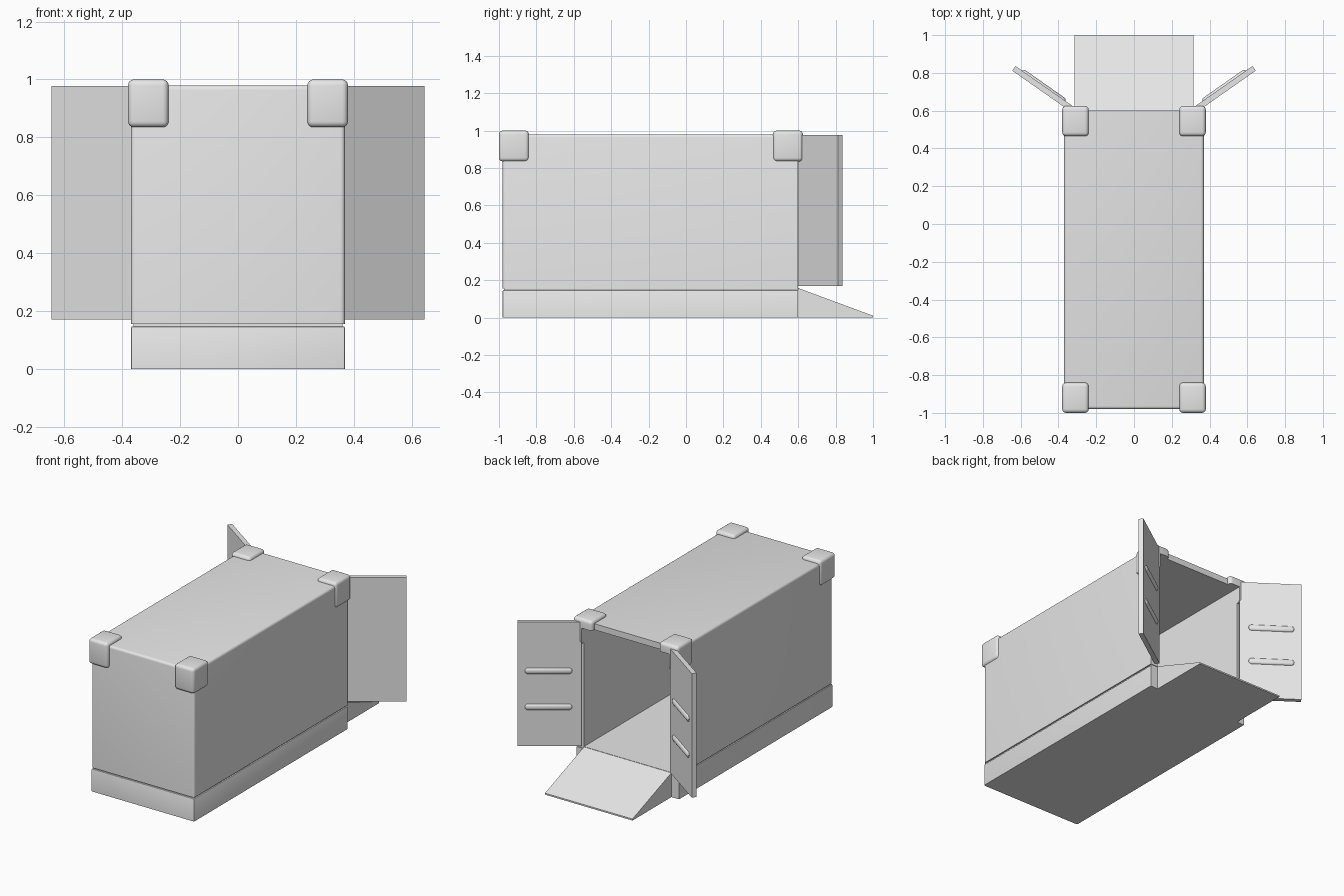
import bpy, bmesh, math
from mathutils import Matrix, Vector

if "Cube" in bpy.data.objects:
    bpy.data.objects.remove(bpy.data.objects["Cube"])

grey = bpy.data.materials.new("plain_grey")
grey.diffuse_color = (0.8, 0.8, 0.8, 1)
grey.use_nodes = True
grey.node_tree.nodes["Principled BSDF"].inputs["Base Color"].default_value = grey.diffuse_color


def finish(bm, name):
    """Turn a bmesh into a named object."""
    bmesh.ops.recalc_face_normals(bm, faces=bm.faces)
    me = bpy.data.meshes.new(name)
    bm.to_mesh(me)
    bm.free()
    me.materials.append(grey)
    ob = bpy.data.objects.new(name, me)
    bpy.context.collection.objects.link(ob)
    return ob


def box(lo, hi, bevel=0, segments=3, rule=lambda a, b: True):
    """Box between two corners; edges passing the rule are rounded."""
    bm = bmesh.new()
    lo, hi = Vector(lo), Vector(hi)
    bmesh.ops.create_cube(bm, size=1)
    for v in bm.verts:
        v.co = Vector(h if c > 0 else l for c, l, h in zip(v.co, lo, hi))
    if bevel:
        edges = [e for e in bm.edges if rule(e.verts[0].co, e.verts[1].co)]
        bmesh.ops.bevel(bm, geom=edges, offset=bevel, segments=segments,
                        profile=0.5, affect='EDGES', clamp_overlap=True)
    return bm


def carve(ob, cutter):
    """Cut the cargo space out of an object."""
    mod = ob.modifiers.new("opening", 'BOOLEAN')
    mod.operation, mod.object, mod.solver = 'DIFFERENCE', cutter, 'EXACT'
    bpy.context.view_layer.objects.active = ob
    bpy.ops.object.modifier_apply(modifier=mod.name)


REAR = 0.60
parts = []

# cargo space used as the cutter
cutter = finish(box((-0.315, -0.925, 0.16), (0.315, 0.75, 0.94)), "cargo_space_cutter")
cutter.hide_render = True

# container shell: soft roof and front edges, crisp bottom and rear rim
shell = finish(box((-0.37, -0.98, 0.155), (0.37, REAR, 0.98), 0.016, 4,
                   lambda a, b: not (a.z < 0.2 and b.z < 0.2)
                   and not (a.y > 0.5 and b.y > 0.5)), "container_shell")
carve(shell, cutter)
parts.append(shell)

# base and the recessed groove above it
parts.append(finish(box((-0.37, -0.98, 0), (0.37, REAR, 0.147), 0.006, 2,
                        lambda a, b: not (a.z < 0.1 and b.z < 0.1)
                        and not (a.y > 0.5 and b.y > 0.5)), "base"))
parts.append(finish(box((-0.362, -0.972, 0.14), (0.362, REAR - 0.004, 0.157)),
                    "base_groove"))

# rounded corner caps, the rear ones trimmed by the opening
for sx in (-1, 1):
    for y0, place in ((-1.0, "front"), (0.465, "rear")):
        x0, x1 = sorted((sx * 0.24, sx * 0.38))
        cap = finish(box((x0, y0, 0.835), (x1, y0 + 0.16, 1.0), 0.02, 4),
                     place + "_corner_cap")
        carve(cap, cutter)
        parts.append(cap)

# loading ramp wedge
bm = bmesh.new()
profile = [(REAR, 0), (1.0, 0), (1.0, 0.01), (REAR, 0.158)]
face = bm.faces.new([bm.verts.new((-0.315, y, z)) for y, z in profile])
ext = bmesh.ops.extrude_face_region(bm, geom=[face])
bmesh.ops.translate(bm, vec=(0.63, 0, 0),
                    verts=[g for g in ext["geom"] if isinstance(g, bmesh.types.BMVert)])
parts.append(finish(bm, "ramp"))

# open doors with two raised bars on the inner face
LENGTH, THICK = 0.378, 0.03
swing = Matrix.Translation((0.335, 0.595, 0)) @ Matrix.Rotation(math.radians(35), 4, 'Z')


def bar(z):
    """Flattened capsule lying along the door."""
    bm = bmesh.new()
    bmesh.ops.create_uvsphere(bm, u_segments=16, v_segments=7, radius=0.02)
    for v in bm.verts:
        along = v.co.z + math.copysign(0.12, v.co.z)
        v.co = (0.195 + along, THICK + v.co.x * 0.6, z + v.co.y)
    return bm


for sx, side in ((1, "right"), (-1, "left")):
    mirror = Matrix.Diagonal((sx, 1, 1, 1))
    pieces = [(box((0, 0, 0.17), (LENGTH, THICK, 0.977)), "door"),
              (bar(0.425), "lower_door_bar"), (bar(0.66), "upper_door_bar")]
    for bm, name in pieces:
        bm.transform(mirror @ swing)
        parts.append(finish(bm, side + "_" + name))

# smooth rounded edges, keep corners crisp
bpy.data.objects.remove(cutter)
bpy.ops.object.select_all(action='DESELECT')
for ob in parts:
    ob.select_set(True)
bpy.context.view_layer.objects.active = parts[0]
bpy.ops.object.shade_smooth_by_angle(angle=math.radians(30))
